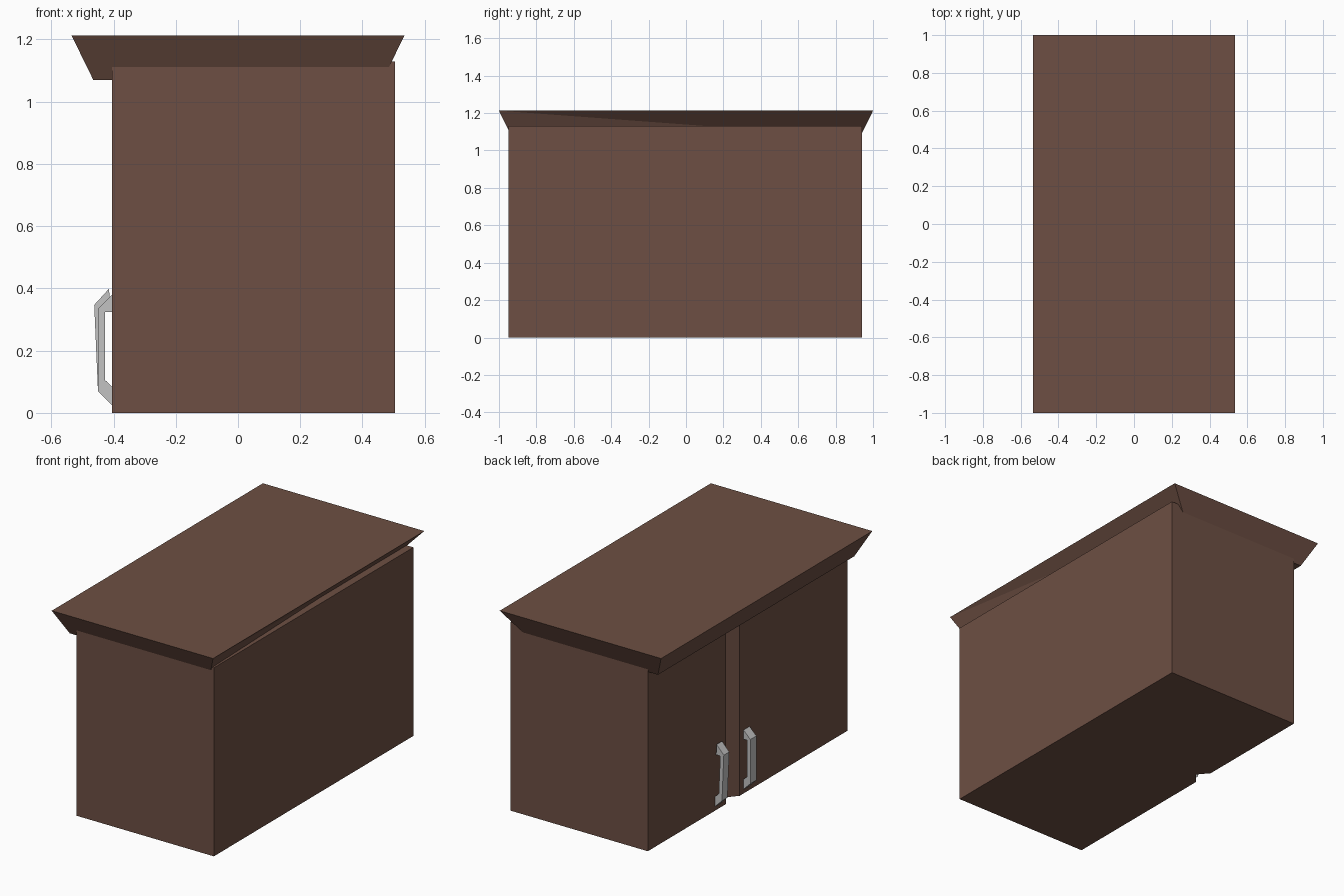
import bpy
import bmesh

old = bpy.data.objects.get("Cube")
if old:
    bpy.data.objects.remove(old, do_unlink=True)


def make_material(name, rgb):
    mat = bpy.data.materials.new(name)
    mat.use_nodes = True
    mat.diffuse_color = (*rgb, 1)
    bsdf = next(n for n in mat.node_tree.nodes if n.type == 'BSDF_PRINCIPLED')
    bsdf.inputs["Base Color"].default_value = (*rgb, 1)
    return mat


brown = make_material("brown_wood", (0.153, 0.078, 0.056))
silver = make_material("light_grey_metal", (0.54, 0.54, 0.54))


def finish(bm, name, mat):
    bmesh.ops.recalc_face_normals(bm, faces=bm.faces)
    mesh = bpy.data.meshes.new(name)
    bm.to_mesh(mesh)
    bm.free()
    mesh.materials.append(mat)
    obj = bpy.data.objects.new(name, mesh)
    bpy.context.collection.objects.link(obj)
    return obj


def extrude_profile(name, points, offset, mat):
    """Solid from a closed 3D outline, pushed along an offset vector."""
    bm = bmesh.new()
    face = bm.faces.new([bm.verts.new(p) for p in points])
    result = bmesh.ops.extrude_face_region(bm, geom=[face], use_keep_orig=True)
    moved = [g for g in result["geom"] if isinstance(g, bmesh.types.BMVert)]
    bmesh.ops.translate(bm, verts=moved, vec=offset)
    return finish(bm, name, mat)


# Cabinet body: footprint with a V groove between the two doors
left, right, front, back = -0.405, 0.505, -0.95, 0.94
footprint = [(left, front), (right, front), (right, back), (left, back),
             (left, 0.20), (left + 0.055, 0.135), (left, 0.07)]
extrude_profile("cabinet_body", [(x, y, 0) for x, y in footprint], (0, 0, 1.13), brown)

# Worktop: flared slab, one lower corner tucked further in
bm = bmesh.new()
low = [bm.verts.new((x, y, 1.07)) for x, y in
       [(-0.465, -0.93), (0.465, -0.93), (0.405, 0.93), (-0.465, 0.93)]]
top = [bm.verts.new((x, y, 1.213)) for x, y in
       [(-0.535, -1), (0.535, -1), (0.535, 1), (-0.535, 1)]]
bm.faces.new(low[::-1])
bm.faces.new(top)
for i in (0, 2, 3):
    j = (i + 1) % 4
    bm.faces.new((low[i], low[j], top[j], top[i]))
bm.faces.new((low[1], low[2], top[1]))
bm.faces.new((low[2], top[2], top[1]))
finish(bm, "worktop", brown)


# Door handles: bracket outline with sloped legs; lean tips the upper end outward
def add_handle(name, y, width, lean):
    outline = [(-0.40, 0.02), (-0.45, 0.07), (-0.45, 0.335), (-0.40, 0.385),
               (-0.40, 0.325), (-0.427, 0.325), (-0.427, 0.105), (-0.40, 0.08)]
    points = []
    for x, z in outline:
        upper = max(0, (z - 0.07) / 0.265)
        points.append((x - lean * upper, y, z + lean * upper))
    extrude_profile(name, points, (0, width, 0), silver)


add_handle("handle_front_door", -0.024, 0.057, 0)
add_handle("handle_back_door", 0.25, 0.052, 0.012)
